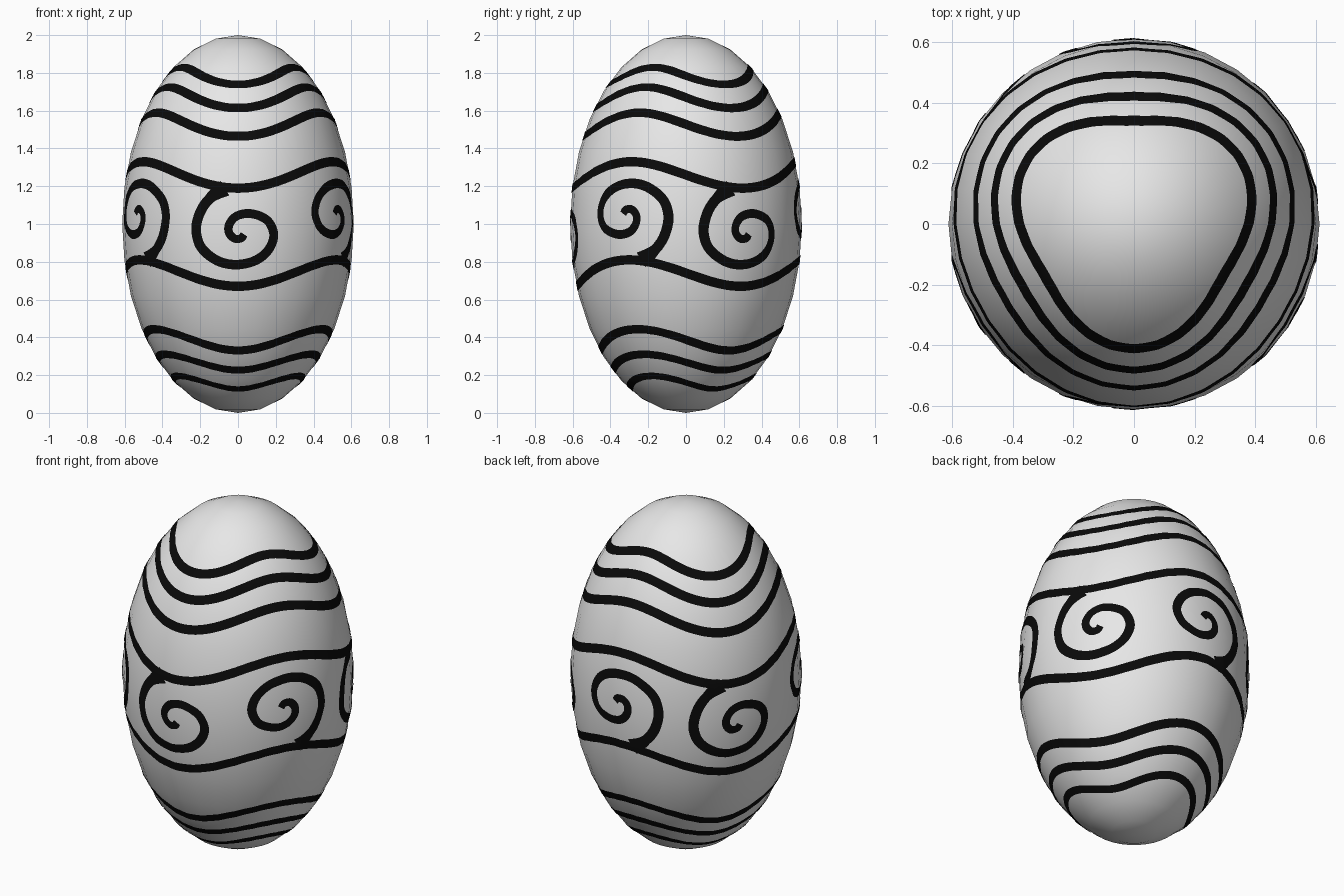
import bpy, bmesh, math
from mathutils import Vector
from mathutils.bvhtree import BVHTree

if "Cube" in bpy.data.objects:
    bpy.data.objects.remove(bpy.data.objects["Cube"])

R = 0.613          # egg radius at the middle (height is 2, centre at z = 1)
LIFT = 0.0025      # paint sits just above the shell


def material(name, rgb):
    m = bpy.data.materials.new(name)
    m.diffuse_color = (*rgb, 1)
    m.use_nodes = True
    m.node_tree.nodes["Principled BSDF"].inputs["Base Color"].default_value = m.diffuse_color
    return m


white = material("shell white", (0.8, 0.8, 0.8))
black = material("paint black", (0.003, 0.003, 0.003))

# Egg shell: a stretched sphere
bpy.ops.mesh.primitive_uv_sphere_add(segments=32, ring_count=16, radius=1)
shell = bpy.context.object
shell.name = "egg_shell"
for v in shell.data.vertices:
    v.co = Vector((v.co.x * R, v.co.y * R, v.co.z + 1))
shell.data.materials.append(white)
bpy.ops.object.shade_smooth()

bm = bmesh.new()
bm.from_mesh(shell.data)
tree = BVHTree.FromBMesh(bm)
bm.free()


def on_egg(phi, z):
    """Point on the egg; phi is measured from the front towards +x."""
    r = R * math.sqrt(max(0, 1 - (z - 1) ** 2))
    return Vector((r * math.sin(phi), -r * math.cos(phi), z))


def egg_normal(p):
    return Vector((p.x / R ** 2, p.y / R ** 2, p.z - 1)).normalized()


def ribbon(bm, path, widths, closed):
    """Painted stripe along (phi, z) points, wrapped onto the shell."""
    pts = [on_egg(*q) for q in path]
    n = len(pts)
    rows = []
    for i, p in enumerate(pts):
        a = pts[(i - 1) % n] if closed else pts[max(i - 1, 0)]
        b = pts[(i + 1) % n] if closed else pts[min(i + 1, n - 1)]
        nrm = egg_normal(p)
        side = nrm.cross(b - a).normalized()
        row = []
        for k in range(5):
            q = p + side * widths[i] * (k / 4 - 0.5)
            hit = tree.find_nearest(q)[0]
            row.append(bm.verts.new(hit + egg_normal(hit) * LIFT))
        rows.append(row)
    for i in range(n if closed else n - 1):
        r0, r1 = rows[i], rows[(i + 1) % n]
        for k in range(4):
            bm.faces.new((r0[k], r1[k], r1[k + 1], r0[k + 1]))


def finish(bm, name):
    bmesh.ops.recalc_face_normals(bm, faces=bm.faces)
    for f in bm.faces:
        f.smooth = True
        if f.normal.dot(egg_normal(f.calc_center_median())) < 0:
            f.normal_flip()
    me = bpy.data.meshes.new(name)
    bm.to_mesh(me)
    bm.free()
    me.materials.append(black)
    ob = bpy.data.objects.new(name, me)
    bpy.context.collection.objects.link(ob)


# Wavy rings: name, height at the front (trough), height at the crest, width
waves = [
    ("top_wave_1", 1.74, 1.83, 0.050), ("top_wave_2", 1.615, 1.725, 0.050),
    ("top_wave_3", 1.465, 1.59, 0.050),
    ("band_upper_wave", 1.19, 1.33, 0.050), ("band_lower_wave", 0.67, 0.81, 0.050),
    ("bottom_wave_1", 0.33, 0.443, 0.048), ("bottom_wave_2", 0.225, 0.31, 0.046),
    ("bottom_wave_3", 0.125, 0.195, 0.043),
]
for name, low, high, w in waves:
    bm = bmesh.new()
    path = []
    for i in range(240):
        phi = math.tau * i / 240
        path.append((phi, (low + high) / 2 - (high - low) / 2 * math.cos(3 * phi)))
    ribbon(bm, path, [w] * 240, True)
    finish(bm, name)

# Spiral scroll control points seen from the front (x, z)
ctrl = [(-.07, 1.19), (-.14, 1.145), (-.195, 1.075), (-.222, .98), (-.206, .895),
        (-.159, .838), (-.085, .796), (0, .785), (.09, .806), (.159, .859),
        (.19, .934), (.169, 1.003), (.122, 1.04), (.053, 1.056), (-.011, 1.04),
        (-.046, .998), (-.048, .955), (-.021, .924), (.016, .924), (.032, .945)]


def smooth_curve(c, steps=10):
    c = [Vector(p) for p in c]
    out = []
    for i in range(len(c) - 1):
        p0, p1, p2, p3 = c[max(i - 1, 0)], c[i], c[i + 1], c[min(i + 2, len(c) - 1)]
        for s in range(steps):
            t = s / steps
            out.append(0.5 * (2 * p1 + (p2 - p0) * t + (2 * p0 - 5 * p1 + 4 * p2 - p3) * t * t
                              + (3 * p1 - p0 - 3 * p2 + p3) * t ** 3))
    return out + [c[-1]]


scroll = [(math.asin(x / (R * math.sqrt(1 - (z - 1) ** 2))), z) for x, z in smooth_curve(ctrl)]
n = len(scroll)
widths = [0.057 - 0.015 * i / n + 0.035 * max(0, 1 - i / 12) for i in range(n)]

# Three hanging scrolls and three upside-down ones between them
for k in range(3):
    turn = math.tau * k / 3
    bm = bmesh.new()
    ribbon(bm, [(p + turn, z) for p, z in scroll], widths, False)
    finish(bm, f"hanging_scroll_{k + 1}")
    bm = bmesh.new()
    ribbon(bm, [(math.pi / 3 - p + turn, 2 - z) for p, z in scroll], widths, False)
    finish(bm, f"rising_scroll_{k + 1}")
